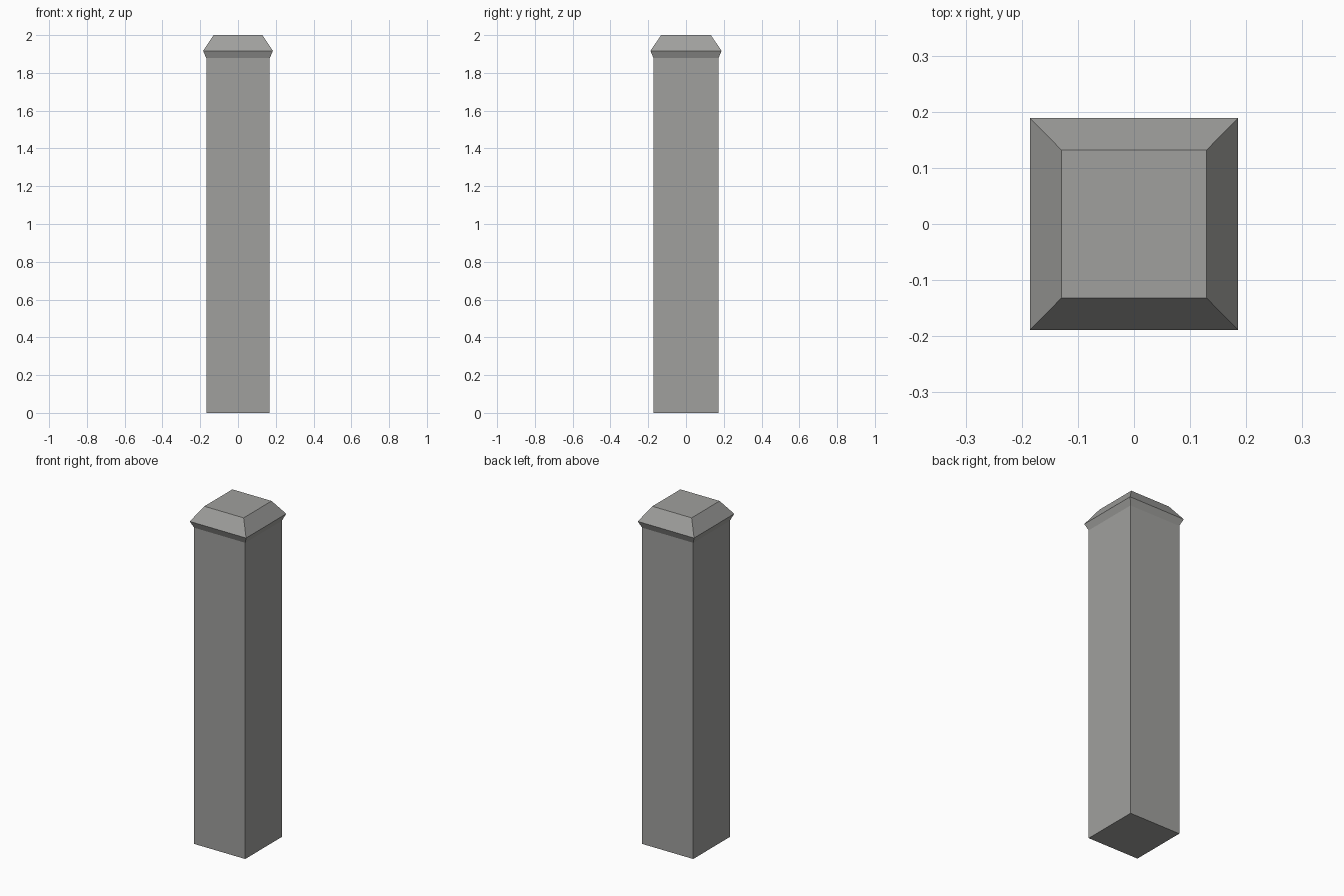
import bpy, bmesh

if "Cube" in bpy.data.objects:
    bpy.data.objects.remove(bpy.data.objects["Cube"])

# Profile of the post: half width x, half width y, height
PROFILE = [
    (0.168, 0.172, 0.0),    # foot
    (0.168, 0.172, 1.878),  # top of shaft
    (0.185, 0.1885, 1.917), # widest line of the cap
    (0.129, 0.1315, 2.0),   # flat top
]


def loft_post(name, profile):
    bm = bmesh.new()
    rings = [[bm.verts.new((sx * hx, sy * hy, z))
              for sx, sy in ((-1, -1), (1, -1), (1, 1), (-1, 1))]
             for hx, hy, z in profile]
    for low, high in zip(rings, rings[1:]):
        for i in range(4):
            j = (i + 1) % 4
            bm.faces.new((low[i], low[j], high[j], high[i]))
    bm.faces.new(rings[0][::-1])
    bm.faces.new(rings[-1])
    mesh = bpy.data.meshes.new(name)
    bm.to_mesh(mesh)
    bm.free()
    obj = bpy.data.objects.new(name, mesh)
    bpy.context.collection.objects.link(obj)
    return obj


# Square post with flared, bevelled cap
post = loft_post("stone_post", PROFILE)

# Dark, slightly warm stone
stone = bpy.data.materials.new("dark_stone")
stone.diffuse_color = (0.35, 0.35, 0.338, 1.0)
stone.use_nodes = True
stone.node_tree.nodes["Principled BSDF"].inputs["Base Color"].default_value = stone.diffuse_color
post.data.materials.append(stone)
